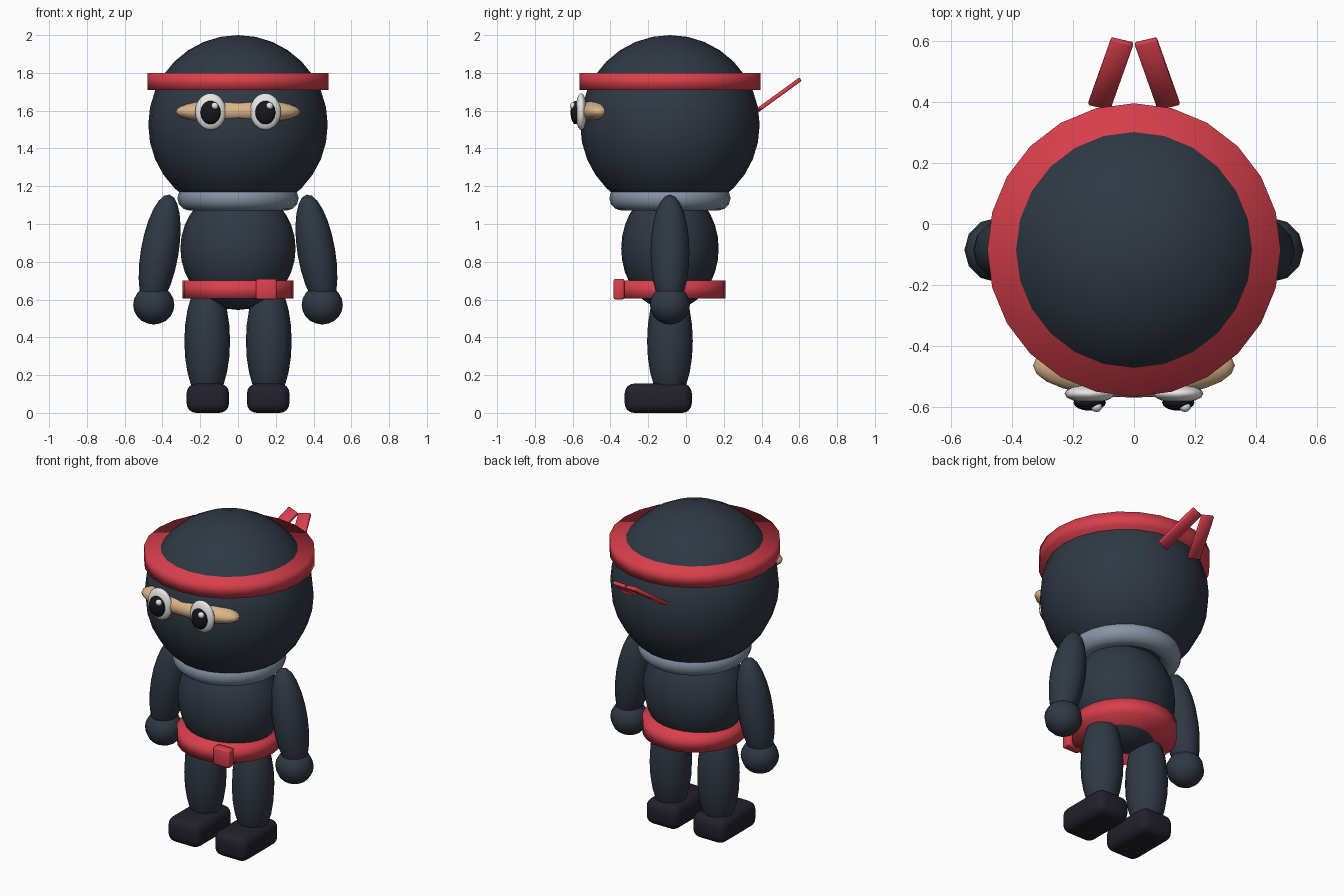
import bpy, bmesh, math
from mathutils import Matrix, Vector

if "Cube" in bpy.data.objects:
    bpy.data.objects.remove(bpy.data.objects["Cube"])

CY = -0.085  # body axis


def material(name, rgb):
    m = bpy.data.materials.new(name)
    m.diffuse_color = (*rgb, 1)
    m.use_nodes = True
    m.node_tree.nodes["Principled BSDF"].inputs["Base Color"].default_value = m.diffuse_color
    return m


CLOTH = material("dark slate cloth", (0.028, 0.040, 0.058))
RED = material("red cloth", (0.70, 0.050, 0.072))
GREY = material("blue grey", (0.24, 0.29, 0.38))
BOOT = material("boot black", (0.016, 0.014, 0.025))
SKIN = material("skin", (0.72, 0.46, 0.25))
WHITE = material("eye white", (0.85, 0.85, 0.85))
BLACK = material("pupil black", (0.008, 0.008, 0.012))


def finish(name, bm, mat, smooth=True):
    mesh = bpy.data.meshes.new(name)
    bmesh.ops.recalc_face_normals(bm, faces=bm.faces)
    for f in bm.faces:
        f.smooth = smooth
    bm.to_mesh(mesh)
    bm.free()
    mesh.materials.append(mat)
    ob = bpy.data.objects.new(name, mesh)
    bpy.context.collection.objects.link(ob)
    return ob


def ball(name, loc, radii, mat, segs=24, rings=16, tilt=0.0):
    """Ellipsoid, tilted about the y axis."""
    bm = bmesh.new()
    bmesh.ops.create_uvsphere(bm, u_segments=segs, v_segments=rings, radius=1)
    bm.transform(Matrix.Translation(loc) @ Matrix.Rotation(tilt, 4, 'Y')
                 @ Matrix.Diagonal((*radii, 1)))
    return finish(name, bm, mat)


def band(name, z0, z1, r, mat):
    """Flat-sided round band."""
    bm = bmesh.new()
    bmesh.ops.create_cone(bm, cap_ends=True, segments=24, radius1=r, radius2=r,
                          depth=z1 - z0)
    bm.transform(Matrix.Translation((0, CY, (z0 + z1) / 2)))
    return finish(name, bm, mat)


def box(name, loc, size, mat, bevel, segs=3, rot=Matrix.Identity(4)):
    """Rounded box."""
    bm = bmesh.new()
    bmesh.ops.create_cube(bm, size=1, matrix=Matrix.Diagonal((*size, 1)))
    bmesh.ops.bevel(bm, geom=bm.edges[:], offset=bevel, segments=segs,
                    profile=0.5, affect='EDGES')
    bm.transform(Matrix.Translation(loc) @ rot)
    return finish(name, bm, mat)


def ring(name, z, major, minor, mat, n=24, k=12):
    """Torus swept from a circle."""
    bm = bmesh.new()
    pts = [bm.verts.new((major + minor * math.cos(a), CY, z + minor * math.sin(a)))
           for a in (2 * math.pi * i / k for i in range(k))]
    pts = [bm.edges.new((pts[i], pts[(i + 1) % k])) for i in range(k)]
    bmesh.ops.spin(bm, geom=pts + bm.verts[:], cent=(0, CY, 0), axis=(0, 0, 1),
                   angle=2 * math.pi, steps=n)
    bmesh.ops.remove_doubles(bm, verts=bm.verts, dist=1e-4)
    return finish(name, bm, mat)


# Head, torso and collar
ball("head", (0, CY, 1.525), (0.475, 0.475, 0.475), CLOTH)
ball("torso", (0, CY, 0.87), (0.305, 0.258, 0.325), CLOTH)
ring("collar", 1.137, 0.255, 0.066, GREY)

# Headband, belt and belt knot
band("headband", 1.71, 1.80, 0.48, RED)
band("belt", 0.605, 0.70, 0.295, RED)
box("belt_knot", (0.15, -0.355, 0.655), (0.11, 0.058, 0.11), RED, 0.012, 2)

# Face opening
ball("face_opening", (0, -0.463, 1.595), (0.33, 0.105, 0.07), SKIN)

for side, s in (("left", 1), ("right", -1)):
    # Eyes; both highlights sit on the same side of the pupil
    ex = 0.145 * s
    ball(side + "_eye", (ex, -0.555, 1.595), (0.082, 0.03, 0.097), WHITE, 16, 12)
    ball(side + "_pupil", (ex, -0.584, 1.59), (0.053, 0.027, 0.062), BLACK, 16, 12)
    ball(side + "_eye_highlight", (ex + 0.022, -0.598, 1.625),
         (0.019, 0.017, 0.019), WHITE, 12, 8)

    # Arms and hands
    ball(side + "_arm", (0.415 * s, CY, 0.85), (0.1, 0.103, 0.31), CLOTH, 12, 12,
         tilt=-math.radians(9.5) * s)
    ball(side + "_hand", (0.446 * s, CY, 0.572), (0.109, 0.106, 0.104), CLOTH, 12, 10)

    # Legs and boots
    ball(side + "_leg", (0.163 * s, CY, 0.38), (0.121, 0.121, 0.33), CLOTH, 16, 12)
    box(side + "_boot", (0.16 * s, -0.147, 0.0775), (0.224, 0.355, 0.155), BOOT, 0.05, 4)

    # Headband tails, leaning back and meeting at the top
    rot = (Matrix.Rotation(math.radians(36), 4, 'X')
           @ Matrix.Rotation(math.radians(16) * s, 4, 'Z'))
    box(side + "_headband_tail", (0.076 * s, 0.492, 1.684), (0.075, 0.275, 0.022),
        RED, 0.004, 1, rot)
